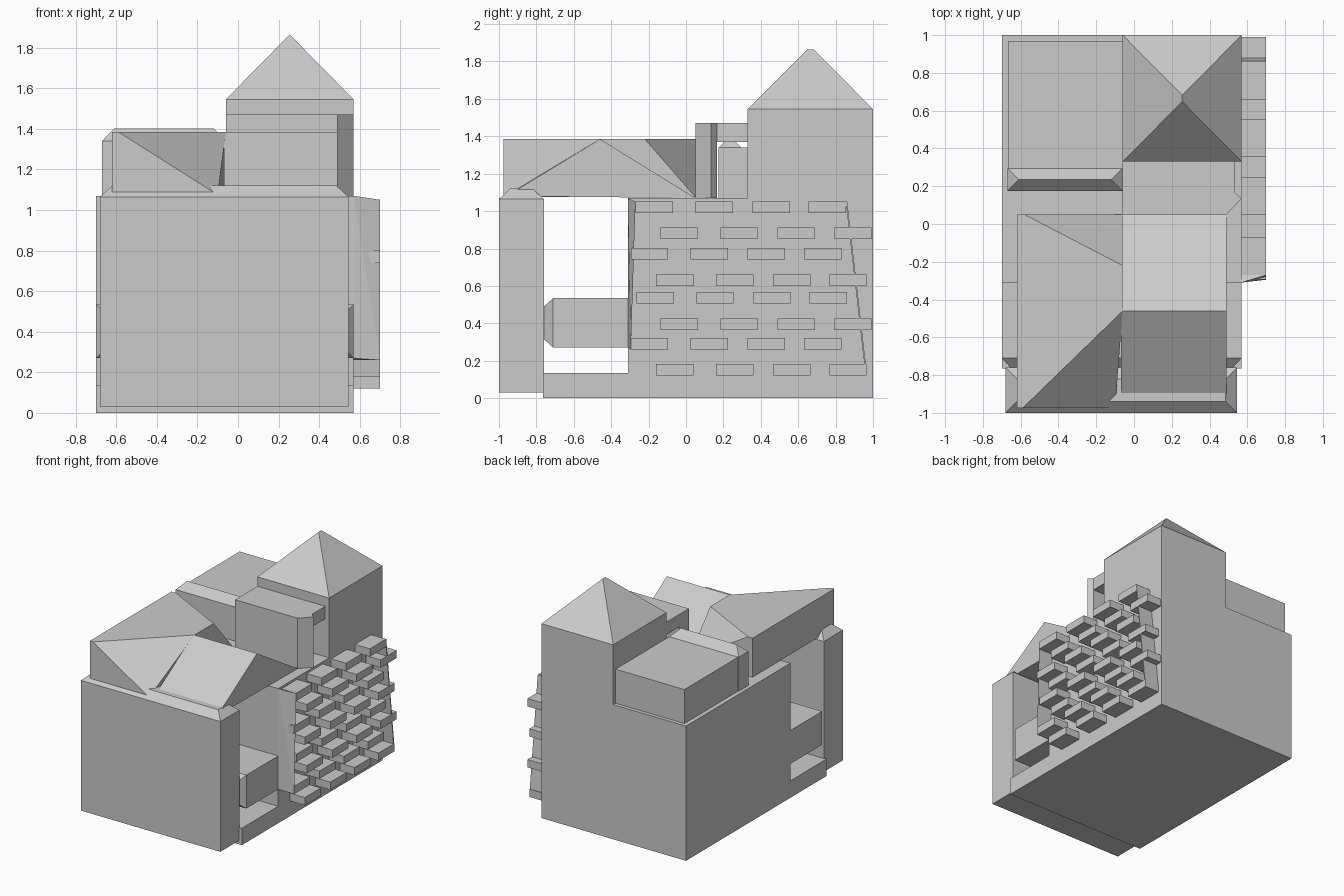
import bpy, bmesh

if "Cube" in bpy.data.objects:
    bpy.data.objects.remove(bpy.data.objects["Cube"])


def hull(name, pts):
    """Convex flat-faced solid around the given corner points."""
    bm = bmesh.new()
    for p in pts:
        bm.verts.new(p)
    res = bmesh.ops.convex_hull(bm, input=bm.verts[:])
    junk = [v for v in res["geom_interior"] if isinstance(v, bmesh.types.BMVert)]
    bmesh.ops.delete(bm, geom=junk, context='VERTS')
    bmesh.ops.dissolve_limit(bm, angle_limit=0.01, verts=bm.verts[:], edges=bm.edges[:])
    bmesh.ops.recalc_face_normals(bm, faces=bm.faces[:])
    me = bpy.data.meshes.new(name)
    bm.to_mesh(me)
    bm.free()
    ob = bpy.data.objects.new(name, me)
    bpy.context.collection.objects.link(ob)
    return ob


def corners(x, y, z):
    return [(a, b, c) for a in x for b in y for c in z]


def box(name, x, y, z):
    return hull(name, corners(x, y, z))


def capped(name, x, y, z, cap_x, cap_y, cap_z):
    """Box with a tapering top."""
    return hull(name, corners(x, y, z) + corners(cap_x, cap_y, (cap_z,)))


X0, X1 = -0.70, 0.57

# Base and main building, with a gap behind the front wall
box("base", (X0, X1), (-0.765, -0.31), (0, 0.135))
box("main_block", (X0, X1), (-0.31, 1.0), (0, 1.07))

# Front wall with chamfered top
capped("front_wall", (-0.68, 0.545), (-1.0, -0.76), (0.03, 1.065),
       (-0.62, 0.485), (-0.94, -0.82), 1.12)

# Connecting beam with tapered front end
hull("connecting_beam", corners((X0, X1), (-0.71, -0.31), (0.27, 0.535))
     + corners((-0.65, 0.52), (-0.765,), (0.32, 0.485)))

# Front roof: flat left part with cut corners, gable on the right
hull("left_roof", [(x, y, 1.385) for x, y in
                   ((-0.62, -0.975), (-0.62, 0.05), (-0.58, 0.05),
                    (-0.06, -0.22), (-0.06, -0.46), (-0.59, -0.975))]
     + [(x, y, 1.075) for x, y in
        ((-0.62, -0.975), (-0.62, 0.05), (-0.06, 0.05), (-0.10, -0.975))])
hull("gable_roof", [(x, y, z) for x in (-0.07, 0.49) for y, z in
                    ((-0.96, 1.08), (-0.46, 1.385), (0.05, 1.07))])

# Upright panel with pointed side and a slab bridging to the tower
hull("upright_panel", [(x, y, z) for z in (1.07, 1.47) for x, y in
                       ((-0.06, 0.05), (0.49, 0.05), (0.57, 0.135),
                        (0.535, 0.165), (-0.06, 0.165))])
box("bridge_slab", (-0.06, 0.535), (0.165, 0.33), (1.37, 1.47))

# Tower with pointed roof
capped("tower", (-0.06, X1), (0.33, 1.0), (1.07, 1.545),
       (0.255,), (0.648, 0.682), 1.865)

# Rear rooftop block and its ridged parapet
box("rear_roof_block", (-0.665, -0.06), (0.295, 0.97), (1.07, 1.34))
capped("rear_parapet", (-0.67, -0.06), (0.175, 0.295), (1.07, 1.34),
       (-0.61, -0.12), (0.235,), 1.402)

# Protruding side bricks in staggered rows: (first y, bottom z)
rows = [(-0.27, 0.99), (-0.135, 0.85), (-0.295, 0.74), (-0.16, 0.60),
        (-0.265, 0.505), (-0.135, 0.365), (-0.295, 0.26), (-0.16, 0.12)]
for r, (y0, z0) in enumerate(rows):
    for c, dy in enumerate((0, 0.32, 0.625, 0.926)):
        y = y0 + dy
        box(f"brick_{r}_{c}", (X1 - 0.01, 0.70), (y, y + 0.2), (z0, z0 + 0.062))

# Thin leaning fins at both ends of the brick field
hull("front_fin", [(X1, -0.31, 1.07), (0.70, -0.27, 1.05), (X1, -0.27, 1.05),
                   (X1, -0.31, 0.27), (0.70, -0.295, 0.26), (X1, -0.295, 0.26)])
hull("rear_fin", [(x, y + d, z) for x in (X1, 0.70) for d in (0, -0.008)
                  for y, z in ((0.862, 1.05), (0.965, 0.15))])
